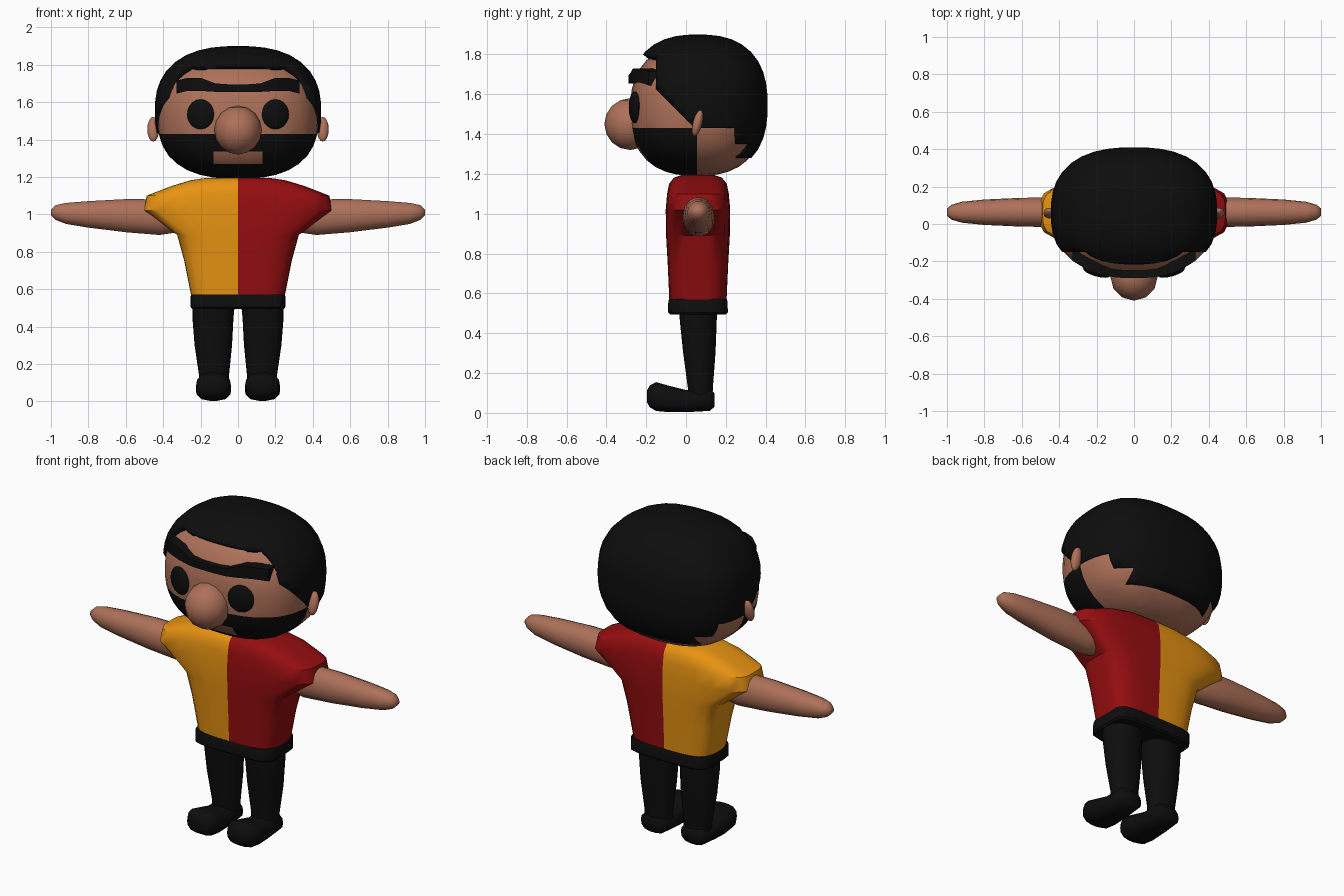
import bpy, bmesh, math
from mathutils import Vector, Matrix

if "Cube" in bpy.data.objects:
    bpy.data.objects.remove(bpy.data.objects["Cube"])


def material(name, rgb):
    m = bpy.data.materials.new(name)
    m.diffuse_color = (*rgb, 1)
    m.use_nodes = True
    m.node_tree.nodes["Principled BSDF"].inputs["Base Color"].default_value = m.diffuse_color
    return m


BLACK = material("black", (0.004, 0.004, 0.004))
SKIN = material("skin", (0.42, 0.165, 0.10))
ORANGE = material("orange", (0.80, 0.29, 0.006))
RED = material("red", (0.30, 0.004, 0.005))


def finish(name, bm, mats, mirror=False, angle=40):
    bmesh.ops.recalc_face_normals(bm, faces=bm.faces)
    me = bpy.data.meshes.new(name)
    bm.to_mesh(me)
    bm.free()
    for m in mats:
        me.materials.append(m)
    me.shade_smooth()
    me.set_sharp_from_angle(angle=math.radians(angle))
    ob = bpy.data.objects.new(name, me)
    bpy.context.collection.objects.link(ob)
    if mirror:
        ob.modifiers.new("mirror", 'MIRROR')
    return ob


def ring(center, u, v, ru, rv, count, n):
    """Superellipse cross-section around center in the u/v plane."""
    pts = []
    for i in range(count):
        a = 2 * math.pi * i / count
        c, s = math.cos(a), math.sin(a)
        k = (abs(c) ** n + abs(s) ** n) ** (-1 / n)
        pts.append(Vector(center) + Vector(u) * (ru * c * k) + Vector(v) * (rv * s * k))
    return pts


def loft(rings):
    bm = bmesh.new()
    rows = [[bm.verts.new(p) for p in r] for r in rings]
    n = len(rows[0])
    for a, b in zip(rows, rows[1:]):
        for i in range(n):
            j = (i + 1) % n
            bm.faces.new((a[i], a[j], b[j], b[i]))
    bm.faces.new(rows[0])
    bm.faces.new(rows[-1])
    return bm


def cut(bm, co, no):
    bmesh.ops.bisect_plane(bm, geom=bm.verts[:] + bm.edges[:] + bm.faces[:],
                           plane_co=co, plane_no=no, dist=0.0005)


def rounded_block(center, half, n=2.5):
    """Boxy ball made from a gridded cube."""
    bm = bmesh.new()
    bmesh.ops.create_cube(bm, size=2)
    bmesh.ops.subdivide_edges(bm, edges=bm.edges[:], cuts=9, use_grid_fill=True)
    for v in bm.verts:
        d = Vector([math.tan(c * math.pi / 4) for c in v.co])
        d /= sum(abs(c) ** n for c in d) ** (1 / n)
        v.co = Vector(center) + Vector([a * b for a, b in zip(d, half)])
    bmesh.ops.recalc_face_normals(bm, faces=bm.faces)
    return bm


def ball(name, center, radii, rot, mat, mirror=False, seg=16, rings=10):
    bm = bmesh.new()
    bmesh.ops.create_uvsphere(bm, u_segments=seg, v_segments=rings, radius=1)
    bmesh.ops.transform(bm, verts=bm.verts, matrix=Matrix.Translation(center) @ rot @ Matrix.Diagonal((*radii, 1)))
    return finish(name, bm, [mat], mirror, 60)


X, Y, Z = (1, 0, 0), (0, 1, 0), (0, 0, 1)

# Head with painted beard and mouth opening
HC, HH = (0, 0.055, 1.52), (0.43, 0.335, 0.33)
bm = rounded_block(HC, HH)
for z in (1.43, 1.335, 1.27):
    cut(bm, (0, 0, z), Z)
cut(bm, (0, 0.055, 0), Y)
for x in (-0.13, 0.13):
    cut(bm, (x, 0, 0), X)
for f in bm.faces:
    c = f.calc_center_median()
    mouth = abs(c.x) < 0.13 and 1.27 < c.z < 1.335
    f.material_index = int(c.z < 1.43 and c.y < 0.055 and not mouth)
finish("head", bm, [SKIN, BLACK])


# Hair shell, trimmed to the hairline
def is_hair(c):
    if c.z > 1.80:
        return True
    if c.z > 1.43:
        return c.y > -0.15 and c.y + c.z > 1.475 and c.y > -0.05 - max(0, c.z - 1.525)
    if c.y < 0.25:
        return False
    return c.z > 1.35 or (c.z > 1.28 and abs(c.x) < 0.27)


bm = rounded_block((0, 0.06, 1.545), (0.445, 0.35, 0.355))
for z in (1.80, 1.43, 1.35, 1.28):
    cut(bm, (0, 0, z), Z)
for y in (-0.15, -0.05, 0.25):
    cut(bm, (0, y, 0), Y)
for x in (-0.27, 0.27):
    cut(bm, (x, 0, 0), X)
cut(bm, (0, 0, 1.475), (0, 1, 1))
bmesh.ops.delete(bm, geom=[f for f in bm.faces if not is_hair(f.calc_center_median())], context='FACES')
hair = finish("hair", bm, [BLACK])
sol = hair.modifiers.new("thickness", 'SOLIDIFY')
sol.thickness, sol.offset = 0.05, -1


# Single eyebrow that follows the forehead
def face_y(x, z):
    r = 1 - abs(x / HH[0]) ** 2.5 - abs((z - HC[2]) / HH[2]) ** 2.5
    return HC[1] - HH[1] * max(r, 0) ** 0.4


half_brow = [(0.33, 1.645, 1.715), (0.27, 1.66, 1.73), (0.2, 1.66, 1.73),
             (0.12, 1.655, 1.70), (0.05, 1.655, 1.695)]
brow = [(-x, a, b) for x, a, b in half_brow] + half_brow[::-1]
rings = []
for x, lo, hi in brow:
    y = face_y(x, 1.69)
    rings.append([(x, y - 0.037, lo), (x, y - 0.037, hi), (x, y + 0.05, hi), (x, y + 0.05, lo)])
finish("eyebrow", loft(rings), [BLACK])

# Eyes, nose, ears
ball("eyes", (0.2, -0.258, 1.535), (0.075, 0.022, 0.08), Matrix.Rotation(0.28, 4, 'Z'), BLACK, True)
ball("nose", (0, -0.28, 1.45), (0.127, 0.13, 0.13), Matrix.Identity(4), SKIN, seg=12, rings=8)
ball("ears", (0.453, 0.058, 1.455), (0.032, 0.024, 0.068), Matrix.Rotation(-0.25, 4, 'X'), SKIN, True, 12, 8)

# Shirt with short flared sleeves, two colours split down the middle
shirt = [(0.55, 0.247, 0.143), (0.75, 0.287, 0.152), (0.89, 0.325, 0.16), (1.02, 0.505, 0.162),
         (1.10, 0.488, 0.155), (1.15, 0.36, 0.145), (1.182, 0.255, 0.12), (1.195, 0.17, 0.08)]
bm = loft([ring((0, 0.06, z), X, Y, hx, hy, 32, 4) for z, hx, hy in shirt])
cut(bm, (0, 0, 0), X)
for f in bm.faces:
    f.material_index = int(f.calc_center_median().x > 0)
finish("shirt", bm, [ORANGE, RED], angle=35)

# Waistband
band = [(0.495, 0.245, 0.14), (0.505, 0.254, 0.15), (0.56, 0.254, 0.149), (0.572, 0.249, 0.145)]
finish("waistband", loft([ring((0, 0.06, z), X, Y, hx, hy, 32, 6) for z, hx, hy in band]), [BLACK])

# Arms
arm = [(0.28, 0.985, 0.06, 0.05), (0.34, 0.985, 0.085, 0.07), (0.42, 0.985, 0.097, 0.079),
       (0.6, 0.993, 0.09, 0.077), (0.8, 1.0, 0.072, 0.068), (0.92, 1.005, 0.057, 0.056),
       (0.975, 1.01, 0.04, 0.04), (1.0, 1.01, 0.015, 0.02)]
finish("arms", loft([ring((x, 0.063, z), Y, Z, hy, hz, 14, 2.2) for x, z, hz, hy in arm]), [SKIN], True, 60)

# Legs
leg = [(0.54, 0.13, 0.115, 0.06, 0.098), (0.45, 0.134, 0.11, 0.062, 0.093), (0.3, 0.132, 0.1, 0.067, 0.082),
       (0.13, 0.128, 0.079, 0.072, 0.064), (0.04, 0.128, 0.079, 0.072, 0.06)]
finish("legs", loft([ring((x, y, z), X, Y, hx, hy, 14, 2.4) for z, x, hx, y, hy in leg]), [BLACK], True, 60)

# Feet
foot = [(0.142, 0.065, 0.055, 0.035), (0.12, 0.065, 0.08, 0.055), (0.0, 0.059, 0.087, 0.056),
        (-0.08, 0.069, 0.095, 0.066), (-0.15, 0.082, 0.092, 0.073), (-0.182, 0.083, 0.075, 0.055),
        (-0.196, 0.083, 0.045, 0.03)]
finish("feet", loft([ring((0.131, y, z), X, Z, hx, hz, 14, 2.8) for y, z, hx, hz in foot]), [BLACK], True, 60)
